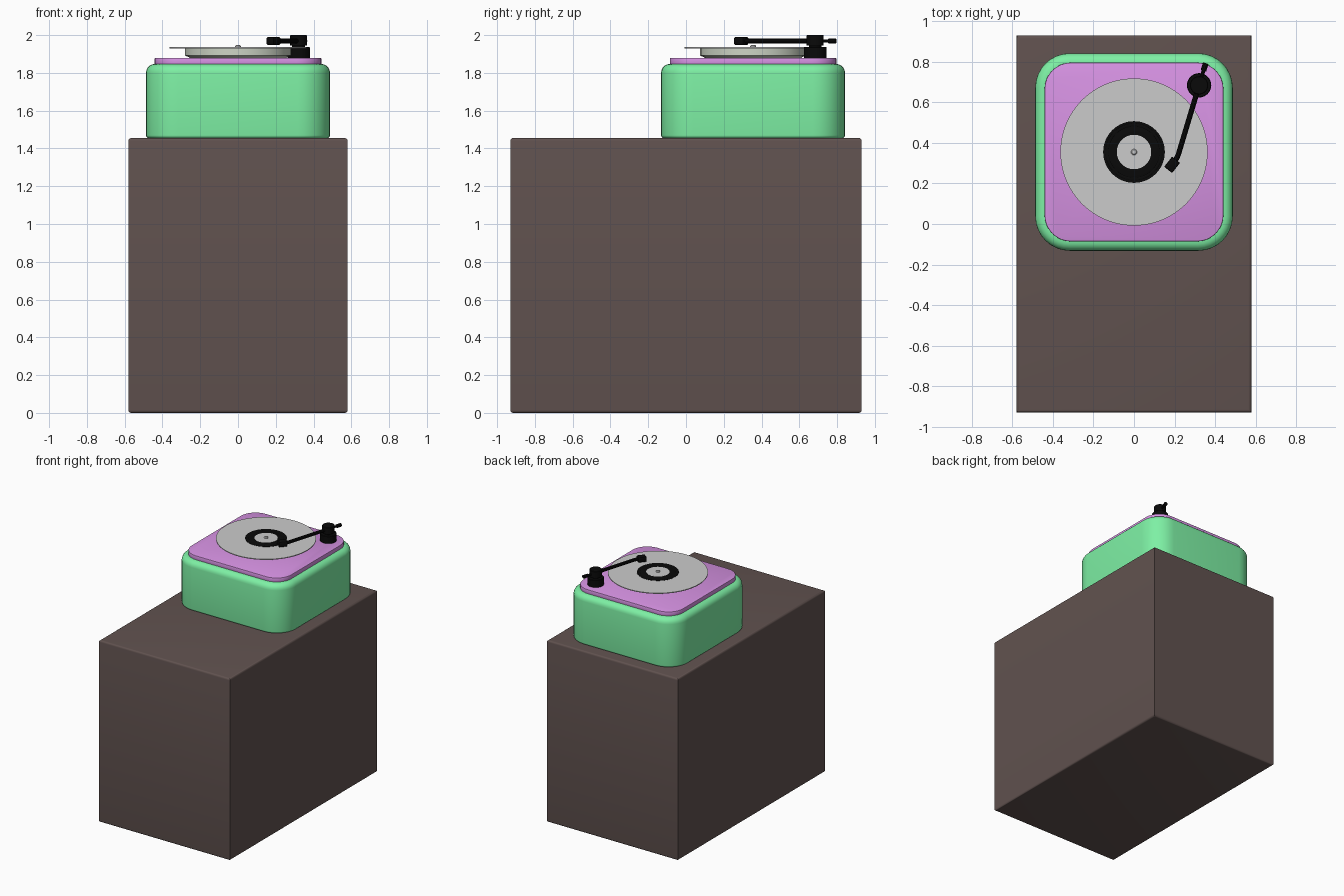
import bpy, bmesh, math
from mathutils import Vector

if "Cube" in bpy.data.objects:
    bpy.data.objects.remove(bpy.data.objects["Cube"])


def material(name, rgb):
    m = bpy.data.materials.new(name)
    m.diffuse_color = [c ** 2.2 for c in rgb] + [1]
    m.use_nodes = True
    m.node_tree.nodes["Principled BSDF"].inputs["Base Color"].default_value = m.diffuse_color
    return m


BROWN = material("brown", (0.38, 0.325, 0.315))
GREEN = material("green", (0.49, 0.94, 0.64))
PURPLE = material("purple", (0.84, 0.57, 0.89))
BLACK = material("black", (0.07, 0.07, 0.07))
PALE = material("pale", (0.80, 0.83, 0.77))


def finish(ob, mat):
    if mat:
        ob.data.materials.append(mat)
    bpy.ops.object.select_all(action='DESELECT')
    ob.select_set(True)
    bpy.context.view_layer.objects.active = ob
    bpy.ops.object.shade_smooth_by_angle(angle=math.radians(35))
    return ob


def loft(name, rings, loc, mat, rot=0):
    """Bridge a stack of equal-sized rings and cap both ends."""
    bm = bmesh.new()
    rows = [[bm.verts.new(p) for p in r] for r in rings]
    n = len(rows[0])
    for a, b in zip(rows, rows[1:]):
        for i in range(n):
            j = (i + 1) % n
            bm.faces.new((a[i], a[j], b[j], b[i]))
    bm.faces.new(rows[0][::-1])
    bm.faces.new(rows[-1])
    bmesh.ops.recalc_face_normals(bm, faces=bm.faces)
    me = bpy.data.meshes.new(name)
    bm.to_mesh(me)
    bm.free()
    ob = bpy.data.objects.new(name, me)
    ob.location = loc
    ob.rotation_euler.z = rot
    bpy.context.collection.objects.link(ob)
    return finish(ob, mat)


def rounded_rect(hx, hy, r, z, n):
    pts = []
    for k, (sx, sy) in enumerate(((1, 1), (-1, 1), (-1, -1), (1, -1))):
        for i in range(n + 1):
            a = math.pi / 2 * (k + (i / n if n else 0.5))
            pts.append((sx * (hx - r) + r * math.cos(a), sy * (hy - r) + r * math.sin(a), z))
    return pts


def slab(name, loc, hx, hy, corner, z0, z1, low, high, mat, n=8, steps=5, rot=0):
    """Rounded block: corner radius in plan, low/high edge roundings."""
    prof = []
    for i in range(steps + 1):
        a = math.pi / 2 * i / steps
        prof.append((low * (1 - math.sin(a)), z0 + low * (1 - math.cos(a))))
    for i in range(steps + 1):
        a = math.pi / 2 * i / steps
        prof.append((high * (1 - math.cos(a)), z1 - high * (1 - math.sin(a))))
    rings = [rounded_rect(hx - d, hy - d, max(corner - d, 0), z, n) for d, z in prof]
    return loft(name, rings, loc, mat, rot)


def lathe(name, x, y, profile, mat, n=48):
    rings = [[(r * math.cos(2 * math.pi * i / n), r * math.sin(2 * math.pi * i / n), z)
              for i in range(n)] for r, z in profile]
    return loft(name, rings, (x, y, 0), mat)


def rod(name, points, radius, mat):
    cu = bpy.data.curves.new(name, 'CURVE')
    cu.dimensions = '3D'
    cu.bevel_depth = radius
    cu.bevel_resolution = 3
    cu.use_fill_caps = True
    sp = cu.splines.new('POLY')
    sp.points.add(len(points) - 1)
    for p, co in zip(sp.points, points):
        p.co = (*co, 1)
    ob = bpy.data.objects.new(name, cu)
    bpy.context.collection.objects.link(ob)
    bpy.ops.object.select_all(action='DESELECT')
    ob.select_set(True)
    bpy.context.view_layer.objects.active = ob
    bpy.ops.object.convert(target='MESH')
    return finish(bpy.context.view_layer.objects.active, mat)


CY = 0.355  # turntable centre in y

# Cabinet, body and deck
slab("cabinet", (0, 0, 0), 0.58, 0.93, 0, 0, 1.455, 0.015, 0.015, BROWN, n=0, steps=4)
slab("turntable_body", (0, CY, 0), 0.487, 0.487, 0.17, 1.455, 1.847, 0.015, 0.046, GREEN)
slab("deck_plate", (0, CY, 0), 0.441, 0.441, 0.13, 1.84, 1.879, 0.003, 0.004, PURPLE, steps=2)

# Platter, record, label ring and spindle
lathe("platter", 0, CY, [(0.25, 1.875), (0.262, 1.884), (0.281, 1.892), (0.281, 1.931)], PALE, 32)
lathe("record", 0, CY, [(0.363, 1.930), (0.363, 1.936)], None, 96)
ring = lathe("label_ring", 0, CY,
             [(0.085, 1.935), (0.152, 1.935), (0.152, 1.9375), (0.142, 1.9375), (0.140, 1.9367),
              (0.138, 1.9375), (0.128, 1.9375), (0.126, 1.9367), (0.124, 1.9375), (0.085, 1.9375)],
             BLACK, 64)
lathe("label_centre", 0, CY, [(0.085, 1.935), (0.085, 1.938)], None, 64)
lathe("spindle", 0, CY, [(0.015, 1.935), (0.015, 1.943), (0.010, 1.948)], None, 16)

# Tonearm pivot
PX, PY, AZ = 0.321, 0.684, 1.969
lathe("arm_base", PX, PY, [(0.060, 1.875), (0.060, 1.934), (0.057, 1.938)], BLACK, 32)
lathe("arm_neck", PX, PY, [(0.034, 1.936), (0.034, 1.950)], BLACK, 24)
lathe("arm_pivot", PX, PY, [(0.045, 1.945), (0.045, 1.997), (0.042, 2.0)], BLACK, 32)

# Tonearm tube, counterweight and cartridge head
pivot = Vector((PX, PY, AZ))
elbow = Vector((0.215, 0.33, AZ))
head = Vector((0.188, 0.292, AZ))
back = (pivot - elbow).normalized()
rod("arm_tube", [pivot, elbow + back * 0.015, elbow + (head - elbow) * 0.2, head], 0.013, BLACK)
rod("arm_tail", [pivot, pivot + back * 0.10], 0.009, BLACK)
rod("counterweight", [pivot + back * 0.075, pivot + back * 0.114], 0.014, BLACK)
slab("cartridge_head", (head.x, head.y, 0), 0.025, 0.032, 0.005, 1.947, 1.991,
     0.01, 0.01, BLACK, n=2, steps=2, rot=-0.67)
